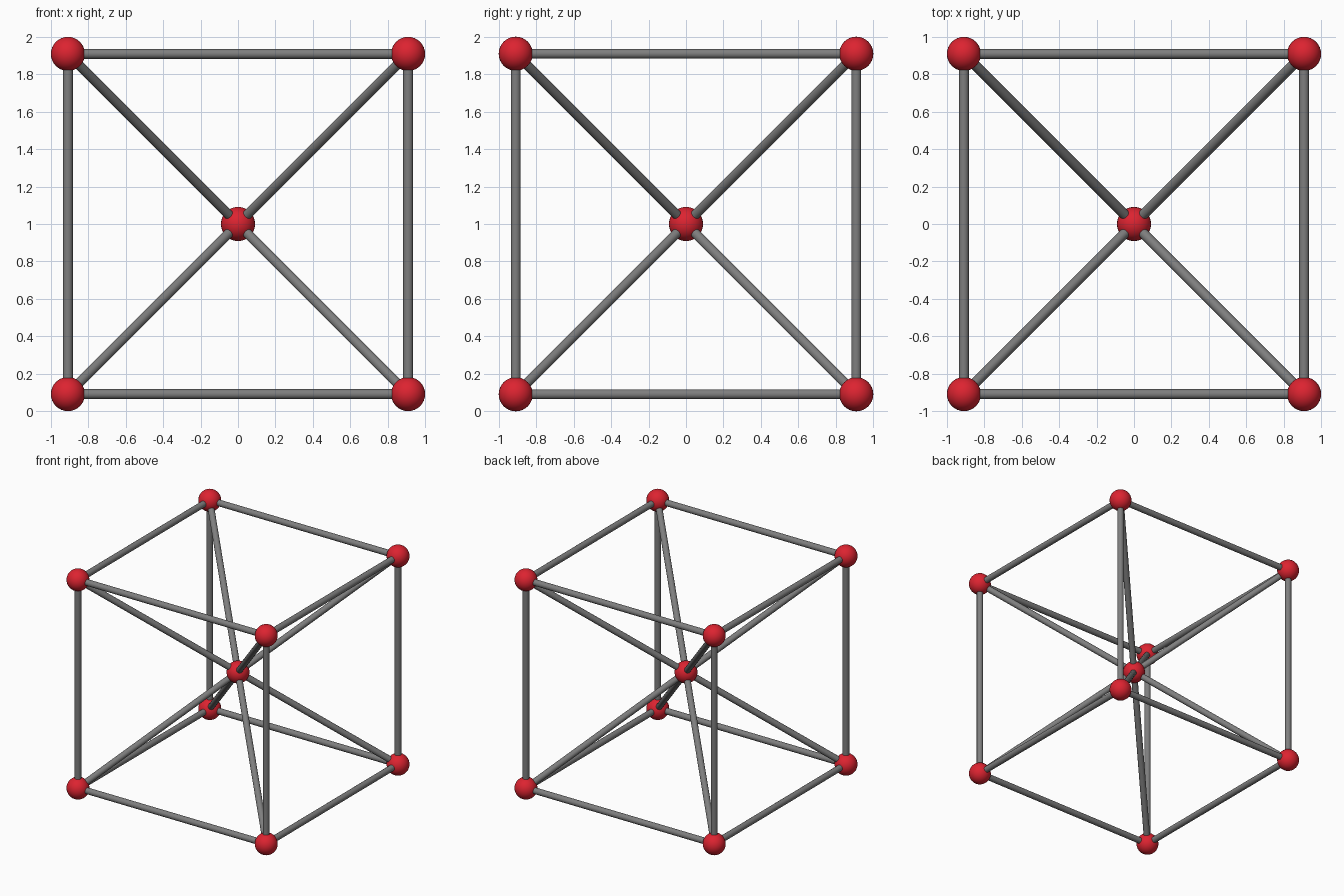
import bpy
from itertools import product
from mathutils import Vector

if "Cube" in bpy.data.objects:
    bpy.data.objects.remove(bpy.data.objects["Cube"])

A = 0.909        # half spacing between corner atoms
R_ATOM = 0.091
R_ROD = 0.0265
CENTRE = Vector((0, 0, 1))


def material(name, rgb):
    m = bpy.data.materials.new(name)
    m.diffuse_color = (*rgb, 1)
    m.use_nodes = True
    m.node_tree.nodes["Principled BSDF"].inputs["Base Color"].default_value = m.diffuse_color
    return m


red = material("red", (0.72, 0.017, 0.03))
grey = material("grey", (0.21, 0.21, 0.21))


def finish(name, mat):
    ob = bpy.context.object
    ob.name = name
    ob.data.materials.append(mat)
    bpy.ops.object.shade_smooth_by_angle()


def atom(name, p):
    bpy.ops.mesh.primitive_uv_sphere_add(segments=32, ring_count=16, radius=R_ATOM, location=p)
    finish(name, red)


def rod(name, p, q):
    # rod between two atoms, ends just buried inside them
    d = q - p
    bpy.ops.mesh.primitive_cylinder_add(
        vertices=16, radius=R_ROD, depth=d.length, location=(p + q) / 2,
        rotation=d.to_track_quat('Z', 'Y').to_euler())
    finish(name, grey)


# Atoms at the corners and the centre of the cell
corners = [CENTRE + A * Vector(s) for s in product((-1, 1), repeat=3)]
atom("centre_atom", CENTRE)
for c in corners:
    atom("corner_atom", c)
    rod("diagonal_rod", CENTRE, c)

# Rods along the twelve cube edges
for i, p in enumerate(corners):
    for q in corners[i + 1:]:
        if (q - p).length < 2.1 * A:
            rod("edge_rod", p, q)
